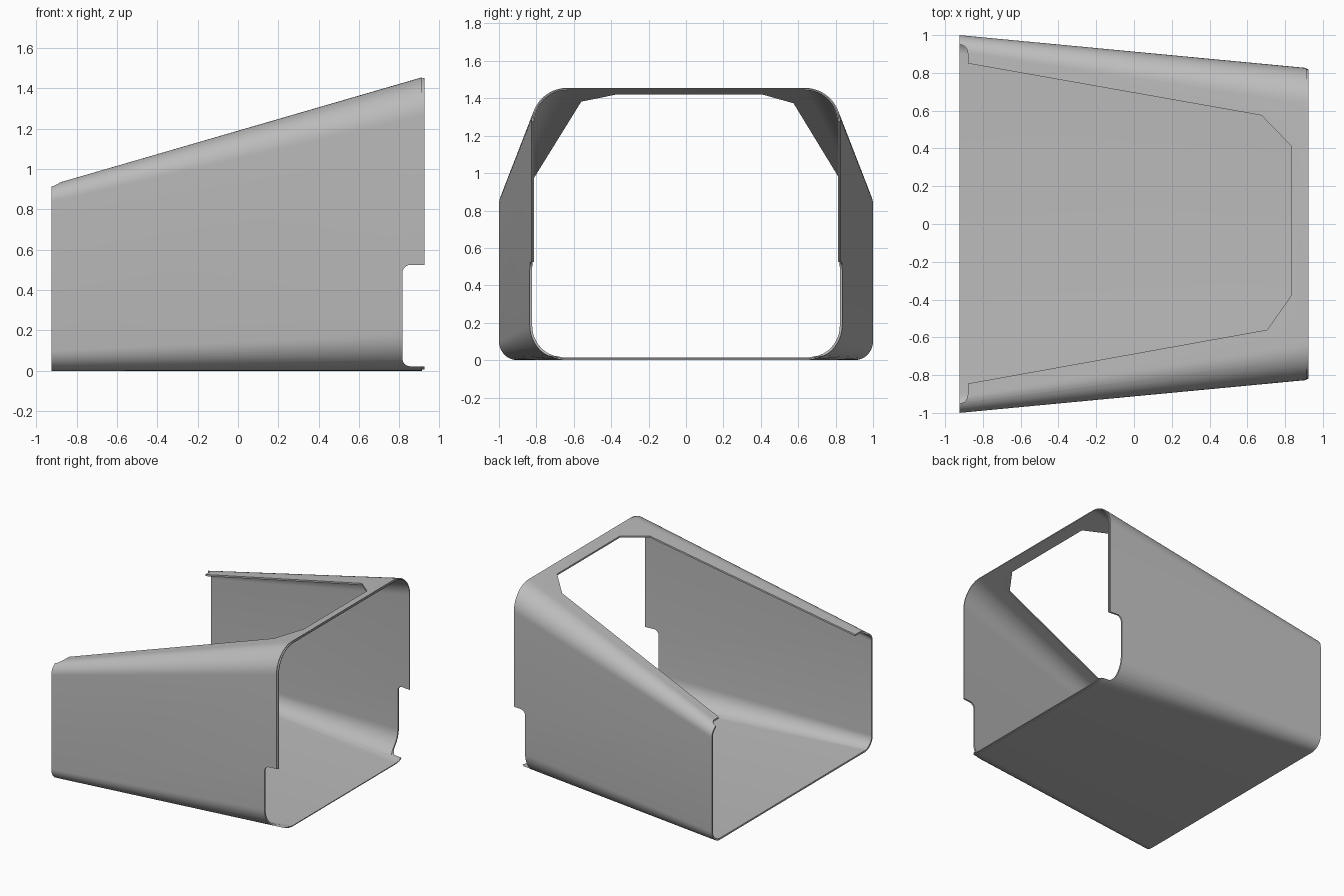
import bpy, bmesh, math

cube = bpy.data.objects.get("Cube")
if cube:
    bpy.data.objects.remove(cube, do_unlink=True)

X_END = 0.925
SEGMENTS = 12

grey = bpy.data.materials.new("plain grey")
grey.use_nodes = True
COLOUR = (0.5, 0.5, 0.5, 1)
grey.diffuse_color = COLOUR
grey.node_tree.nodes["Principled BSDF"].inputs["Base Color"].default_value = COLOUR


def make_object(name, bm):
    bmesh.ops.recalc_face_normals(bm, faces=bm.faces)
    mesh = bpy.data.meshes.new(name)
    bm.to_mesh(mesh)
    bm.free()
    obj = bpy.data.objects.new(name, mesh)
    mesh.materials.append(grey)
    bpy.context.collection.objects.link(obj)
    return obj


def section(x, inset):
    """Rounded rectangle across the sleeve at x, shrunk by inset."""
    t = (x + X_END) / (2 * X_END)
    mix = lambda a, b: a + (b - a) * t
    half, top = mix(1.0, 0.825), mix(0.922, 1.459)
    low_r, top_r = mix(0.10, 0.19), mix(0.085, 0.19)
    corners = [(half - top_r, top - top_r, top_r), (top_r - half, top - top_r, top_r),
               (low_r - half, low_r, low_r), (half - low_r, low_r, low_r)]
    points = []
    for quarter, (y, z, r) in enumerate(corners):
        for i in range(SEGMENTS + 1):
            a = math.pi / 2 * (quarter + i / SEGMENTS)
            points.append((x, y + (r - inset) * math.cos(a), z + (r - inset) * math.sin(a)))
    return points


def prism(name, outline, axis, low, high):
    """Extrude a 2D outline along y or z."""
    place = (lambda u, v, w: (u, w, v)) if axis == "y" else (lambda u, v, w: (u, v, w))
    bm = bmesh.new()
    a, b = ([bm.verts.new(place(u, v, w)) for u, v in outline] for w in (low, high))
    n = len(outline)
    bm.faces.new(a)
    bm.faces.new(b)
    for i in range(n):
        j = (i + 1) % n
        bm.faces.new((a[i], a[j], b[j], b[i]))
    return make_object(name, bm)


def arc(cx, cy, r, start, end, steps=6):
    angles = [math.radians(start + (end - start) * i / steps) for i in range(steps + 1)]
    return [(cx + r * math.cos(a), cy + r * math.sin(a)) for a in angles]


# Tapered thin-walled sleeve with a stepped tongue around the tall open end
bm = bmesh.new()
path = [(-X_END, 0), (0.913, 0), (0.913, 0.006), (X_END, 0.006), (X_END, 0.013), (-X_END, 0.013)]
rings = [[bm.verts.new(p) for p in section(x, inset)] for x, inset in path]
for k, ring in enumerate(rings):
    following = rings[(k + 1) % len(rings)]
    for i in range(len(ring)):
        j = (i + 1) % len(ring)
        bm.faces.new((ring[i], ring[j], following[j], following[i]))
sleeve = make_object("tapered_sleeve", bm)

# Opening in the sloping top, with small curved reliefs at the low end
opening = [(-1.1, 0.95)] + arc(-0.925, 0.905, 0.045, 90, 0)
opening += [(-0.88, 0.85), (0.675, 0.575), (0.835, 0.41),
            (0.835, -0.375), (0.705, -0.56), (-0.88, -0.845)]
opening += arc(-0.925, -0.905, 0.045, 0, -90) + [(-1.1, -0.95)]

# Rounded notch through both side walls at the tall end
notch = [(1.1, 0.525)] + arc(0.855, 0.485, 0.04, 90, 180)
notch += arc(0.855, 0.062, 0.04, 180, 270) + [(1.1, 0.022)]

cutters = [prism("top_opening_cutter", opening, "z", 0.4, 2),
           prism("side_notch_cutter", notch, "y", -1.2, 1.2)]

bpy.ops.object.select_all(action="DESELECT")
bpy.context.view_layer.objects.active = sleeve
sleeve.select_set(True)
for cutter in cutters:
    cutter.hide_render = True
    mod = sleeve.modifiers.new(cutter.name, "BOOLEAN")
    mod.operation = "DIFFERENCE"
    mod.solver = "EXACT"
    mod.object = cutter
    bpy.ops.object.modifier_apply(modifier=mod.name)
    bpy.data.objects.remove(cutter, do_unlink=True)

bpy.ops.object.shade_smooth_by_angle(angle=math.radians(30))
